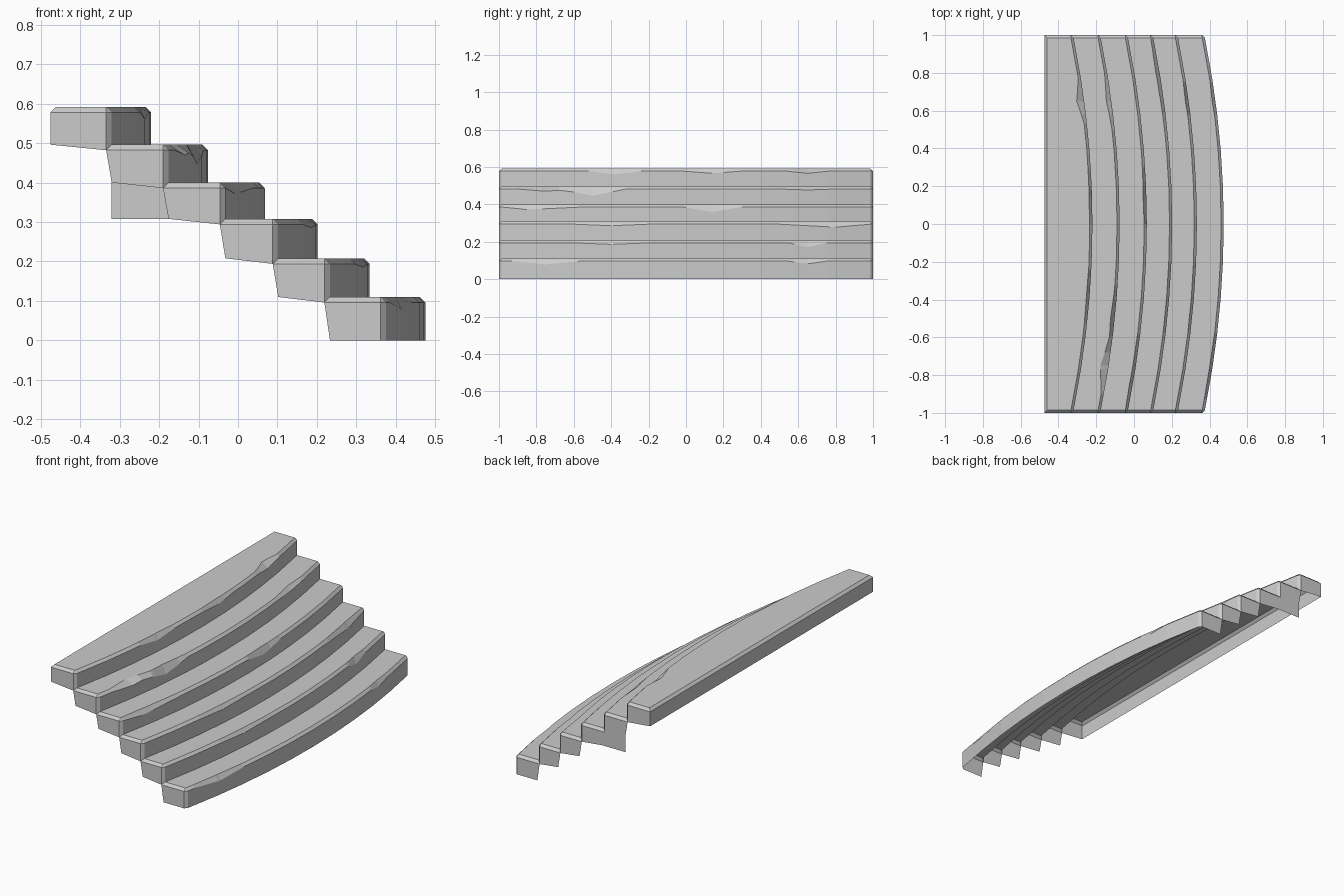
import bpy, bmesh
from mathutils import Vector

if "Cube" in bpy.data.objects:
    bpy.data.objects.remove(bpy.data.objects["Cube"])

C = 0.014            # edge chamfer
W = 1 - C            # half length of the chamfered tread
TOPS = [0.592, 0.496, 0.400, 0.308, 0.208, 0.110, 0.0]
ENDS = [-0.32, -0.176, -0.032, 0.102, 0.233, 0.375]   # riser x at both ends
BACK = -0.475
CURVE_Y = [-W, -.77, -.58, -.39, -.2, 0, .2, .39, .58, .77, W]

# worn spots on each nosing: (centre y, half width, extra drop, extra inset)
DENTS = [
    [(-.38, .14, .018, .003), (.14, .16, .012, .002), (.65, .12, .012, .025)],
    [(-.75, .15, .012, .03), (-.5, .18, .036, .008), (.65, .15, .005, .012)],
    [(-.85, .3, .014, .003), (.14, .16, .026, .003)],
    [(-.4, .2, .008, 0), (.8, .3, .016, .006)],
    [(-.4, .2, .008, 0), (.65, .1, .024, .003)],
    [(-.75, .18, .017, .002), (.65, .1, .014, .003)],
]


def bulge(y):
    """Bowed front, made of straight segments between CURVE_Y."""
    for a, b in zip(CURVE_Y, CURVE_Y[1:]):
        if a <= y <= b:
            fa, fb = (0.1 * (1 - (v / W) ** 2) for v in (a, b))
            return fa + (fb - fa) * (y - a) / (b - a)


def wear(i, y):
    """Drop and inset of the worn nosing at y."""
    drop = inset = 0
    for yc, half, d, n in DENTS[i]:
        t = max(0, 1 - abs(y - yc) / half)
        drop, inset = max(drop, d * t), max(inset, n * t)
    return (drop, inset) if abs(y) < W else (0, 0)


def riser_x(i, y):
    return BACK + C if i < 0 else ENDS[i] + bulge(y)


def add_face(bm, pts, outward):
    f = bm.faces.new([bm.verts.new(p) for p in pts])
    f.normal_update()
    if f.normal.dot(Vector(outward)) < 0:
        f.normal_flip()


def build_step(i):
    bm = bmesh.new()
    z, zn, e = TOPS[i], TOPS[i + 1], ENDS[i]
    low = max(zn - C, 0)
    ys = set(CURVE_Y)
    for yc, half, _, _ in DENTS[i]:
        ys |= {y for y in (yc - half, yc, yc + half) if abs(y) < W}
    rows = []
    for y in sorted(ys):
        drop, inset = wear(i, y)
        x = riser_x(i, y)
        rows.append([(riser_x(i - 1, y), y, z), (x - C - inset, y, z),
                     (x, y, z - C - drop), (x, y, zn)])
    # tread, nosing chamfer and riser strips
    for a, b in zip(rows, rows[1:]):
        for k, out in enumerate([(0, 0, 1), (1, 0, 1), (1, 0, 0)]):
            add_face(bm, [a[k], a[k + 1], b[k + 1], b[k]], out)
    # end panels with chamfered top and corner
    xb = BACK if i == 0 else ENDS[i - 1] - C
    xb_low = BACK if i == 0 else ENDS[i - 1]
    xt = BACK + C if i == 0 else ENDS[i - 1]
    xf = e - C
    for s in (-1, 1):
        add_face(bm, [(xb, s, z - C), (xf, s, z - C), (xf, s, low), (xb_low, s, zn)], (0, s, 0))
        add_face(bm, [(xb, s, z - C), (xf, s, z - C), (xf, s * W, z), (xt, s * W, z)], (0, s, 1))
        add_face(bm, [(xf, s, z - C), (e, s * W, z - C), (xf, s * W, z)], (1, s, 1))
        add_face(bm, [(xf, s, z - C), (e, s * W, z - C), (e, s * W, zn), (xf, s, low)], (1, s, 0))
    # back panel of the top step
    if i == 0:
        add_face(bm, [(BACK, -1, z - C), (BACK, 1, z - C), (BACK, 1, zn), (BACK, -1, zn)], (-1, 0, 0))
        add_face(bm, [(BACK, -1, z - C), (BACK, 1, z - C), (BACK + C, W, z), (BACK + C, -W, z)], (-1, 0, 1))
    # lower flap on one end of the second step
    if i == 1:
        x0, x1, zl = ENDS[0], ENDS[1], TOPS[3]
        add_face(bm, [(x0, 1, zn), (xf, 1, low), (x1, 1, zl), (x0, 1, zl)], (0, 1, 0))
    bmesh.ops.remove_doubles(bm, verts=bm.verts, dist=1e-4)
    mesh = bpy.data.meshes.new(f"stair_step_{i + 1}")
    bm.to_mesh(mesh)
    bm.free()
    bpy.context.collection.objects.link(bpy.data.objects.new(f"stair_step_{i + 1}", mesh))


for n in range(6):
    build_step(n)
